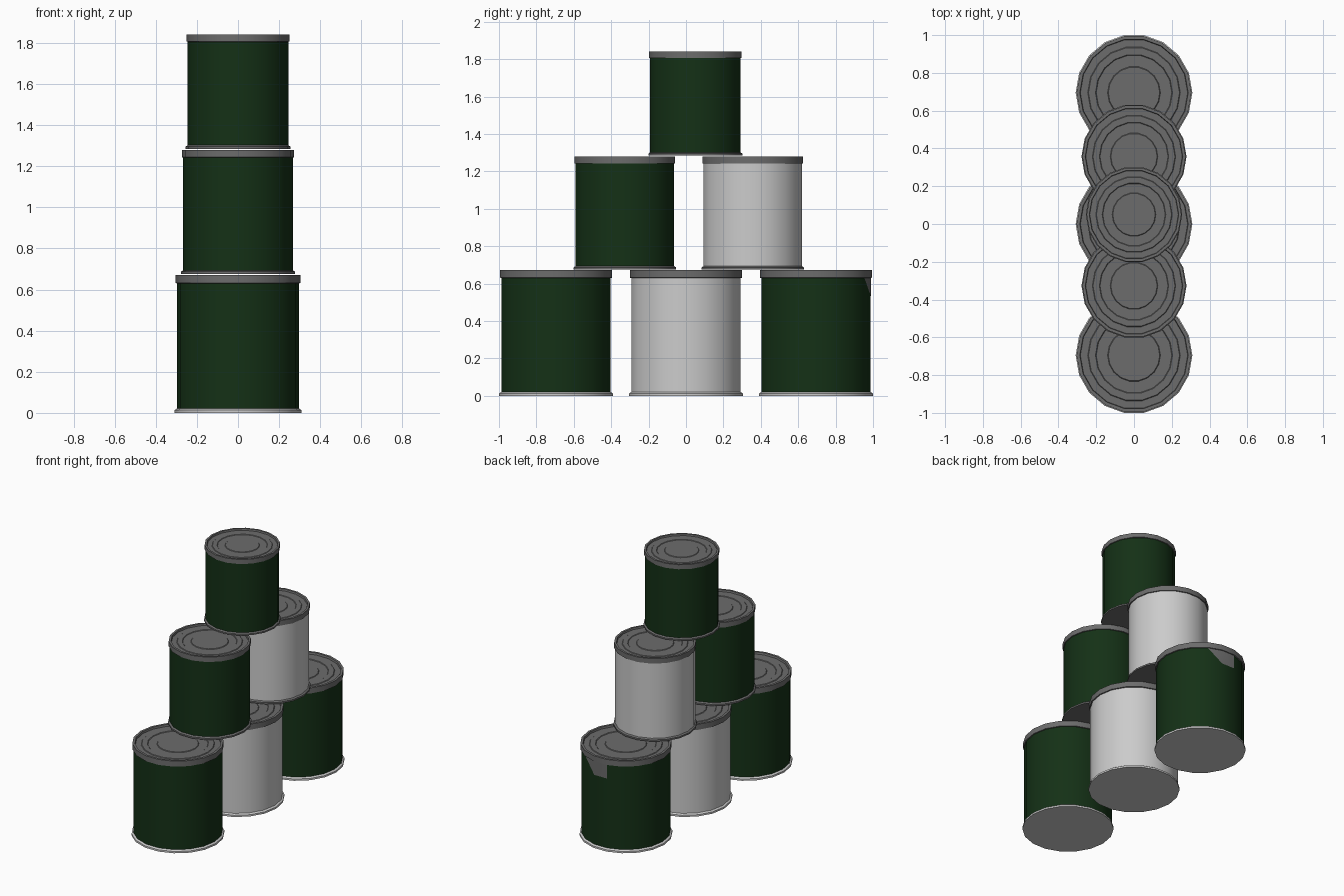
import bpy
from math import sin, cos, radians

if "Cube" in bpy.data.objects:
    bpy.data.objects.remove(bpy.data.objects["Cube"])

SIDES = 18


def make_mat(name, rgb):
    m = bpy.data.materials.new(name)
    m.diffuse_color = (*rgb, 1)
    m.use_nodes = True
    m.node_tree.nodes["Principled BSDF"].inputs["Base Color"].default_value = m.diffuse_color
    return m


GREEN = make_mat("green_label", (0.007, 0.03, 0.008))
PALE = make_mat("pale_metal", (0.8, 0.8, 0.8))
DARK = make_mat("dark_metal", (0.15, 0.15, 0.15))


def add_object(name, verts, faces, mat, loc=(0, 0, 0), scale=1):
    me = bpy.data.meshes.new(name)
    me.from_pydata(verts, [], faces)
    me.materials.append(mat)
    ob = bpy.data.objects.new(name, me)
    bpy.context.collection.objects.link(ob)
    ob.location = loc
    ob.scale = (scale,) * 3
    bpy.ops.object.select_all(action='DESELECT')
    ob.select_set(True)
    bpy.context.view_layer.objects.active = ob
    bpy.ops.object.shade_smooth_by_angle(angle=radians(30))
    return ob


def lathe(name, profile, mat, loc, scale, cap_start=False, cap_end=False):
    """Spin an (r, z) profile, listed bottom to top along the outside."""
    verts, faces = [], []
    for r, z in profile:
        for i in range(SIDES):
            a = radians(360 / SIDES * i)
            verts.append((r * cos(a), r * sin(a), z))
    for k in range(len(profile) - 1):
        for i in range(SIDES):
            j = (i + 1) % SIDES
            p, q = k * SIDES, (k + 1) * SIDES
            faces.append((p + i, p + j, q + j, q + i))
    if cap_start:
        faces.append(tuple(reversed(range(SIDES))))
    if cap_end:
        n = (len(profile) - 1) * SIDES
        faces.append(tuple(range(n, n + SIDES)))
    return add_object(name, verts, faces, mat, loc, scale)


BASE = [(0.309, 0), (0.309, 0.013), (0.297, 0.021)]
BODY = [(0.297, 0.018), (0.297, 0.635)]
# raised rim, recessed lid and shallow pressed rings
LID = [(0.297, 0.63), (0.304, 0.632), (0.304, 0.672), (0.287, 0.672),
       (0.284, 0.658), (0.245, 0.658), (0.241, 0.662), (0.204, 0.662),
       (0.2, 0.658), (0.14, 0.658), (0.136, 0.662)]


def can(name, y, z, scale, body_mat, base_mat):
    loc = (0, y, z)
    lathe(name + "_base", BASE, base_mat, loc, scale, cap_start=True)
    lathe(name + "_body", BODY, body_mat, loc, scale)
    lathe(name + "_lid", LID, DARK, loc, scale, cap_end=True)


# pyramid of three, two and one cans
can("bottom_front_can", -0.695, 0, 1, GREEN, PALE)
can("bottom_middle_can", 0, 0, 1, PALE, PALE)
can("bottom_back_can", 0.695, 0, 1, GREEN, PALE)
can("middle_front_can", -0.327, 0.675, 0.9, GREEN, DARK)
can("middle_back_can", 0.357, 0.675, 0.9, PALE, DARK)
can("top_can", 0.05, 1.285, 0.826, GREEN, DARK)


# torn corner of the label on the rear can, showing metal
def on_can(deg, z):
    a = radians(deg)
    return (0.2985 * cos(a), 0.2985 * sin(a), z)


tear = [on_can(60, 0.632), on_can(80, 0.632), on_can(100, 0.632),
        on_can(80, 0.53), on_can(100, 0.53)]
add_object("label_tear", tear, [(0, 3, 1), (1, 3, 4, 2)], DARK, (0, 0.695, 0))
